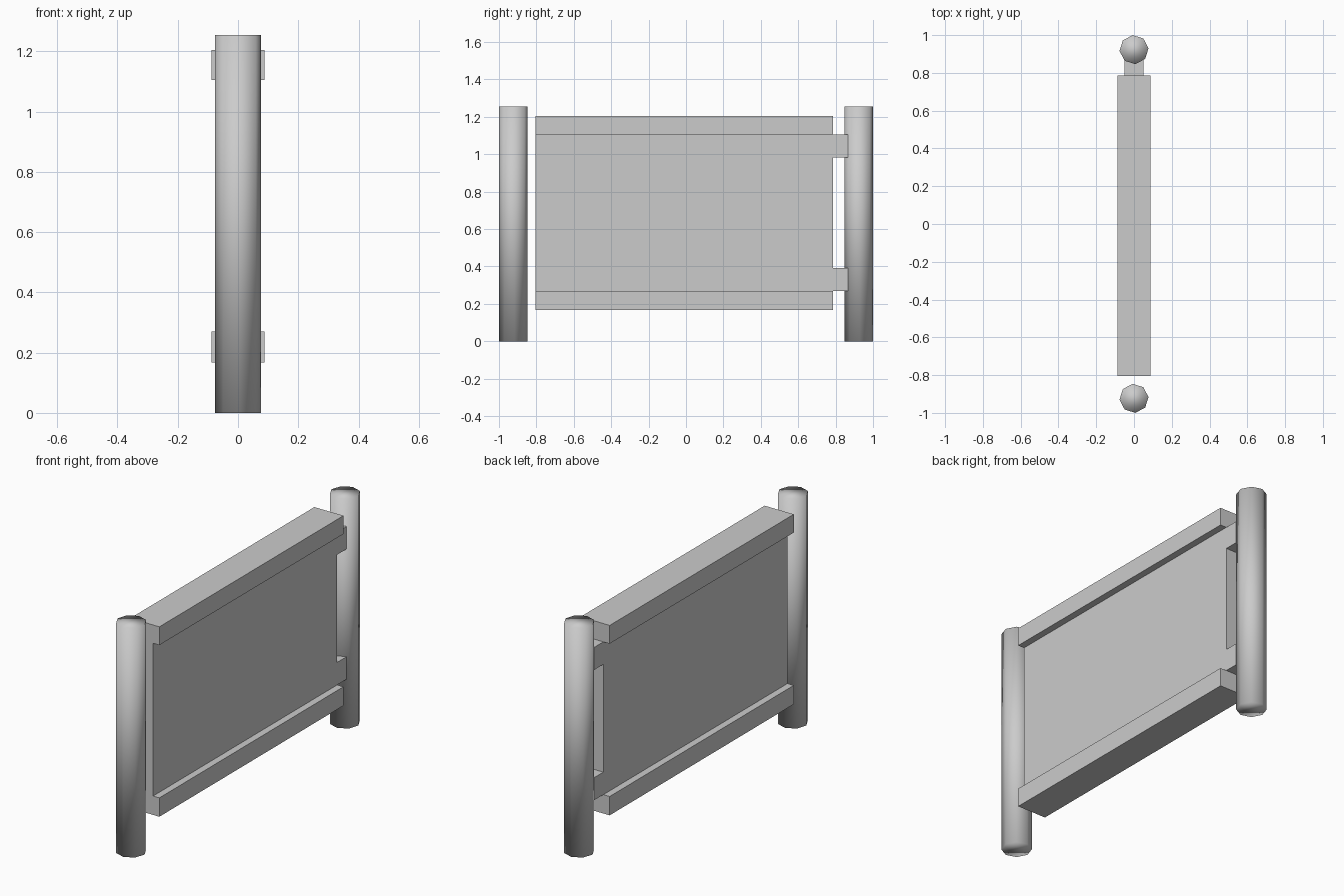
import bpy, bmesh
from math import radians

if "Cube" in bpy.data.objects:
    bpy.data.objects.remove(bpy.data.objects["Cube"])


def box(name, x, y, z):
    """Box from (min, max) ranges."""
    bpy.ops.mesh.primitive_cube_add(
        size=1, location=[(a + b) / 2 for a, b in (x, y, z)])
    ob = bpy.context.object
    ob.name = name
    ob.scale = [b - a for a, b in (x, y, z)]
    bpy.ops.object.transform_apply(location=False, rotation=False, scale=True)
    return ob


# Round low-poly posts, smooth shaded all over
for name, y in (("hinge_post", 0.923), ("latch_post", -0.923)):
    bpy.ops.mesh.primitive_cylinder_add(
        vertices=8, radius=0.077, depth=1.255, location=(0, y, 0.6275),
        rotation=(0, 0, radians(5)))
    bpy.context.object.name = name
    bpy.ops.object.shade_smooth()

# Top and bottom rails
box("top_rail", (-0.088, 0.088), (-0.805, 0.785), (1.105, 1.205))
box("bottom_rail", (-0.088, 0.088), (-0.805, 0.785), (0.167, 0.27))

# Gate panel with two hinge tabs, extruded from a (y, z) outline
outline = [(-0.805, 0.27), (0.867, 0.27), (0.867, 0.393), (0.785, 0.393),
           (0.785, 0.982), (0.867, 0.982), (0.867, 1.105), (-0.805, 1.105)]
half = 0.05
bm = bmesh.new()
face = bm.faces.new([bm.verts.new((-half, y, z)) for y, z in outline])
geom = bmesh.ops.extrude_face_region(bm, geom=[face])["geom"]
bmesh.ops.translate(bm, vec=(2 * half, 0, 0),
                    verts=[v for v in geom if isinstance(v, bmesh.types.BMVert)])
bmesh.ops.recalc_face_normals(bm, faces=bm.faces)
mesh = bpy.data.meshes.new("gate_panel")
bm.to_mesh(mesh)
bm.free()
bpy.context.collection.objects.link(bpy.data.objects.new("gate_panel", mesh))
